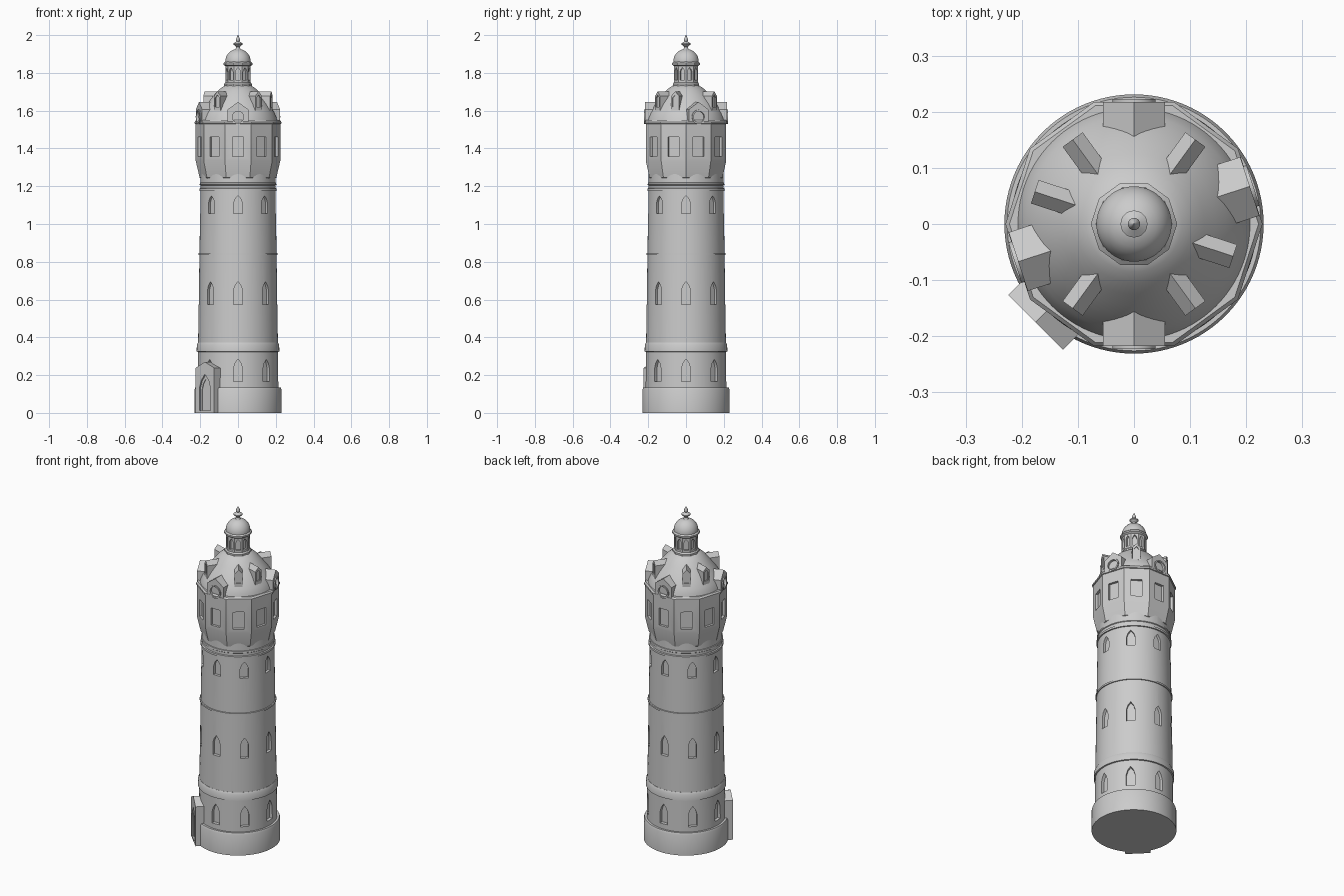
import bpy, bmesh, math
from math import sin, cos, pi, radians

if "Cube" in bpy.data.objects:
    bpy.data.objects.remove(bpy.data.objects["Cube"])

stone = bpy.data.materials.new("grey stone")
stone.diffuse_color = (0.6, 0.6, 0.6, 1)
stone.use_nodes = True
stone.node_tree.nodes["Principled BSDF"].inputs["Base Color"].default_value = stone.diffuse_color


def finish(name, bm, angle=30):
    bmesh.ops.recalc_face_normals(bm, faces=bm.faces)
    me = bpy.data.meshes.new(name)
    bm.to_mesh(me)
    bm.free()
    ob = bpy.data.objects.new(name, me)
    bpy.context.collection.objects.link(ob)
    me.materials.append(stone)
    smooth(ob, angle)
    return ob


def smooth(ob, angle=30):
    me = ob.data
    me.polygons.foreach_set("use_smooth", [True] * len(me.polygons))
    me.set_sharp_from_angle(angle=radians(angle))


def lathe(name, profile, sides=96, turn=0.0, angle=30):
    """Closed solid from (radius, height) points turned about z."""
    bm = bmesh.new()
    rings = []
    for r, z in profile:
        rings.append([bm.verts.new((r * cos(turn + 2 * pi * i / sides),
                                    r * sin(turn + 2 * pi * i / sides), z)) for i in range(sides)])
    for a, b in zip(rings, rings[1:]):
        for i in range(sides):
            j = (i + 1) % sides
            bm.faces.new((a[i], a[j], b[j], b[i]))
    bm.faces.new(rings[0][::-1])
    bm.faces.new(rings[-1])
    return finish(name, bm, angle)


def prisms(name, outline, r0, r1, angles):
    """Outline of (sideways, height) points pushed outward from r0 to r1 at each angle."""
    bm = bmesh.new()
    for deg in angles:
        a = radians(deg)
        loops = [[bm.verts.new((r * cos(a) - u * sin(a), r * sin(a) + u * cos(a), z))
                  for u, z in outline] for r in (r0, r1)]
        bm.faces.new(loops[0][::-1])
        bm.faces.new(loops[1])
        n = len(outline)
        for i in range(n):
            j = (i + 1) % n
            bm.faces.new((loops[0][i], loops[0][j], loops[1][j], loops[1][i]))
    return finish(name, bm)


def gable(w, z0, eave, peak):
    return [(-w, z0), (w, z0), (w, eave), (0, peak), (-w, eave)]


def pointed(w, z0, spring, peak):
    """Lancet opening with curved shoulders."""
    s = w * 0.66
    m = spring + (peak - spring) * 0.55
    return [(-w, z0), (w, z0), (w, spring), (s, m), (0, peak), (-s, m), (-w, spring)]


def box(w, z0, z1):
    return [(-w, z0), (w, z0), (w, z1), (-w, z1)]


def disc(r, z, n=24):
    return [(r * cos(2 * pi * i / n), z + r * sin(2 * pi * i / n)) for i in range(n)]


def cut(ob, *cutters):
    for c in cutters:
        m = ob.modifiers.new("cut", 'BOOLEAN')
        m.operation, m.solver, m.object = 'DIFFERENCE', 'EXACT', c
    dg = bpy.context.evaluated_depsgraph_get()
    me = bpy.data.meshes.new_from_object(ob.evaluated_get(dg))
    ob.modifiers.clear()
    ob.data = me
    for c in cutters:
        bpy.data.objects.remove(c)
    smooth(ob)


EIGHT = [45 * i for i in range(8)]
TEN = [18 + 36 * i for i in range(10)]
BIG = [18, 90, 198, 270]
SMALL = [a for a in TEN if a not in BIG]

# Round shaft: plinth, lower storey and tapering middle storeys
lathe("plinth", [(.231, 0), (.231, .122), (.226, .134), (.2, .134)])
base = lathe("lower_storey", [(.214, .12), (.212, .325)])
cut(base, prisms("cutter", pointed(.024, .165, .235, .285), .194, .3, EIGHT))
shaft = lathe("shaft", [(.212, .32), (.204, .84), (.197, 1.29)])
cut(shaft, prisms("cutter_low", pointed(.023, .575, .65, .695), .19, .3, EIGHT),
    prisms("cutter_high", pointed(.023, 1.055, 1.11, 1.15), .184, .3, EIGHT))

# Moulded bands
lathe("lower_band", [(.2, .32), (.219, .325), (.218, .36), (.212, .372), (.2, .372)])
lathe("middle_band", [(.19, .834), (.2095, .836), (.2095, .846), (.19, .85)])
lathe("upper_band", [(.19, 1.172), (.205, 1.175), (.205, 1.187), (.199, 1.19), (.199, 1.205),
                     (.203, 1.208), (.202, 1.218), (.19, 1.222)])

# Ten-sided head on a flared corbel
head = lathe("head", [(.185, 1.235), (.203, 1.245), (.224, 1.335), (.224, 1.535)], 10)
cut(head, prisms("cutter", box(.03, 1.357, 1.46), .199, .3, TEN))
lathe("head_cornice", [(.21, 1.523), (.229, 1.531), (.229, 1.541), (.222, 1.55), (.2, 1.55)], 10)

# Domed roof
lathe("dome", [(.208, 1.545), (.203, 1.565), (.193, 1.588), (.179, 1.612), (.163, 1.637),
               (.145, 1.66), (.125, 1.685), (.104, 1.708), (.085, 1.724), (.065, 1.735)])

# Large gabled dormers with round windows
big = prisms("large_dormer", gable(.055, 1.535, 1.606, 1.646), .12, .217, BIG)
cut(big, prisms("cutter", disc(.03, 1.567), .209, .3, BIG))
rim = prisms("round_window_frame", disc(.038, 1.567), .2, .223, BIG)
cut(rim, prisms("cutter", disc(.03, 1.567), .209, .3, BIG))

# Small gabled dormers
small = prisms("small_dormer", gable(.022, 1.6, 1.678, 1.702), .1, .186, SMALL)
cut(small, prisms("cutter", gable(.014, 1.62, 1.668, 1.684), .179, .3, SMALL))

# Lantern with pointed openings
lathe("lantern_base", [(.073, 1.715), (.073, 1.742), (.067, 1.75), (.05, 1.75)], 10)
lantern = lathe("lantern", [(.067, 1.745), (.067, 1.845)], 10)
cut(lantern, prisms("cutter", pointed(.012, 1.762, 1.807, 1.828), .05, .1, TEN))
lathe("lantern_cornice", [(.064, 1.834), (.077, 1.843), (.077, 1.852), (.068, 1.86), (.05, 1.86)], 10)
lathe("lantern_cap", [(.067, 1.857), (.067, 1.87), (.062, 1.887), (.053, 1.902), (.041, 1.914),
                      (.026, 1.922), (.02, 1.924)], 48)

# Finial
lathe("finial", [(.022, 1.918), (.013, 1.926), (.01, 1.938), (.016, 1.943), (.024, 1.95),
                 (.024, 1.956), (.014, 1.963), (.008, 1.967), (.011, 1.973), (.011, 1.979),
                 (.006, 1.99), (.001, 2)], 24)

# Gabled entrance porch with a stepped pointed doorway
porch = prisms("porch", gable(.069, 0, .238, .27), .15, .248, [225])
cut(porch, prisms("cutter", pointed(.042, .012, .13, .205), .236, .3, [225]))
door = prisms("door_surround", pointed(.041, .013, .13, .203), .23, .24, [225])
cut(door, prisms("cutter", pointed(.03, .014, .12, .18), .2365, .3, [225]))
